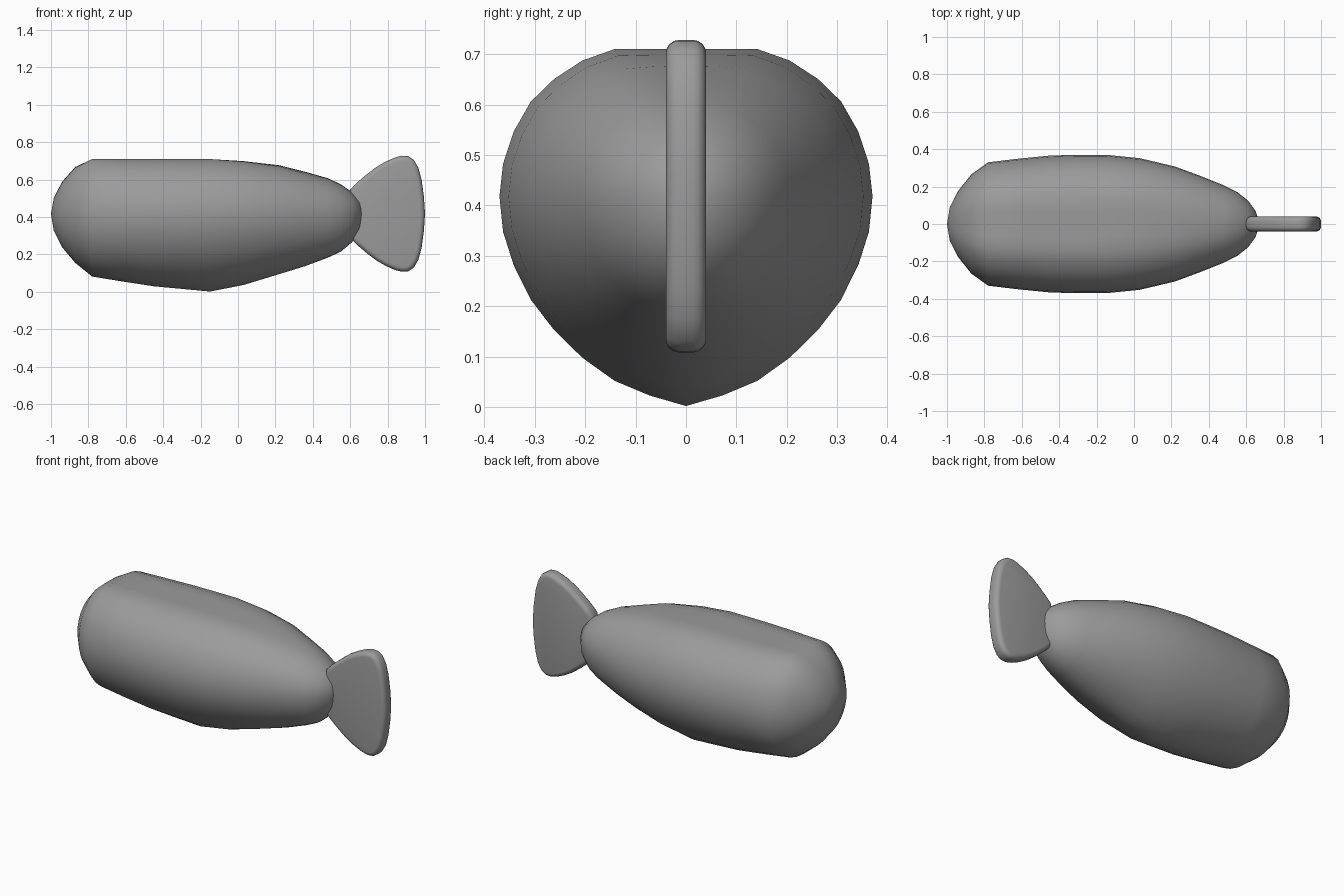
import bpy, bmesh, math

if "Cube" in bpy.data.objects:
    bpy.data.objects.remove(bpy.data.objects["Cube"])

grey = bpy.data.materials.new("plain grey")
grey.diffuse_color = (0.33, 0.33, 0.33, 1)
grey.use_nodes = True
grey.node_tree.nodes["Principled BSDF"].inputs["Base Color"].default_value = grey.diffuse_color
AXIS = 0.418


def finish(name, bm, angle):
    bmesh.ops.recalc_face_normals(bm, faces=bm.faces[:])
    me = bpy.data.meshes.new(name)
    bm.to_mesh(me)
    bm.free()
    me.materials.append(grey)
    ob = bpy.data.objects.new(name, me)
    bpy.context.collection.objects.link(ob)
    bpy.ops.object.select_all(action='DESELECT')
    ob.select_set(True)
    bpy.context.view_layer.objects.active = ob
    bpy.ops.object.shade_smooth_by_angle(angle=math.radians(angle))
    return ob


# Body: quarter-section heights for a flattened back and a keeled belly
BACK = [0, .22, .44, .644, .797, .922, 1, 1, 1]
KEEL = [0, .168, .325, .494, .638, .77, .88, .95, 1]
# x, half width, height above axis, depth below axis, flatness, keel amount
STATIONS = [
    (-.985, .09, .085, .09, .2, 0), (-.94, .177, .172, .18, .5, 0),
    (-.87, .265, .25, .263, .8, 0), (-.78, .33, .292, .336, 1, 0),
    (-.62, .349, .292, .362, 1, .25), (-.45, .366, .292, .388, 1, .5),
    (-.30, .37, .292, .402, 1, .75), (-.15, .37, .292, .416, 1, 1),
    (.03, .352, .281, .381, .9, .8), (.22, .307, .259, .323, .7, .5),
    (.36, .255, .224, .28, .4, .3), (.48, .207, .19, .235, .2, .1),
    (.55, .172, .157, .203, 0, 0), (.61, .125, .115, .152, 0, 0),
    (.65, .07, .07, .092, 0, 0)]


def section(bm, x, w, up, down, flat, keel):
    ring = []
    for i in range(32):
        a = 2 * math.pi * i / 32
        q = i % 16
        q = q if q <= 8 else 16 - q
        s = math.sin(q * math.pi / 16)
        if i <= 16:
            z = up * (s + (BACK[q] - s) * flat)
        else:
            z = -down * (s + (KEEL[q] - s) * keel)
        ring.append(bm.verts.new((x, w * math.cos(a), AXIS + z)))
    return ring


bm = bmesh.new()
rings = [section(bm, *s) for s in STATIONS]
for a, b in zip(rings, rings[1:]):
    for i in range(32):
        j = (i + 1) % 32
        bm.faces.new((a[i], a[j], b[j], b[i]))
for ring, x in ((rings[0], -1), (rings[-1], .672)):
    tip = bm.verts.new((x, 0, AXIS))
    for i in range(32):
        bm.faces.new((ring[i], ring[(i + 1) % 32], tip))
finish("body", bm, 60)

# Tail fin: mirrored fan outline, extruded and rounded
HALF = [(.60, .13), (.64, .17), (.69, .212), (.74, .25), (.79, .279),
        (.84, .301), (.875, .31), (.91, .308), (.94, .288), (.965, .245),
        (.982, .18), (.994, .09)]
outline = HALF + [(1, 0)] + [(x, -z) for x, z in reversed(HALF)]
bm = bmesh.new()
face = bm.faces.new([bm.verts.new((x, -.04, AXIS + z)) for x, z in outline])
new = bmesh.ops.extrude_face_region(bm, geom=[face])["geom"]
bmesh.ops.translate(bm, vec=(0, .08, 0),
                    verts=[v for v in new if isinstance(v, bmesh.types.BMVert)])
bmesh.ops.recalc_face_normals(bm, faces=bm.faces[:])
rim = [e for e in bm.edges if abs(e.verts[0].co.y - e.verts[1].co.y) < .01]
bmesh.ops.bevel(bm, geom=rim, offset=.026, segments=4, profile=.5,
                affect='EDGES', clamp_overlap=True)
finish("tail_fin", bm, 50)
